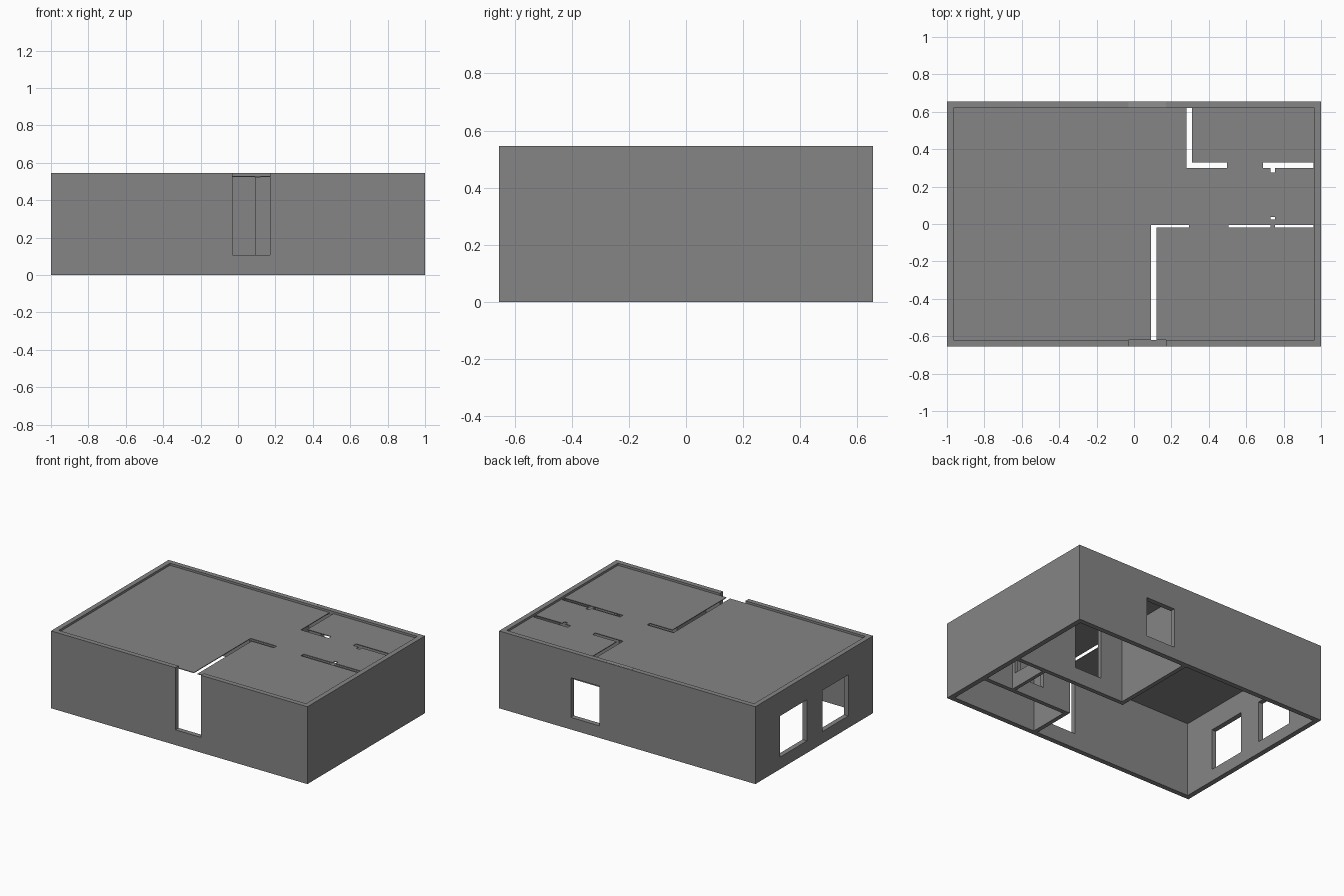
import bpy

cube = bpy.data.objects.get("Cube")
if cube:
    bpy.data.objects.remove(cube, do_unlink=True)


def make_material(name, value):
    mat = bpy.data.materials.new(name)
    mat.use_nodes = True
    color = (value, value, value, 1)
    mat.diffuse_color = color
    mat.node_tree.nodes["Principled BSDF"].inputs["Base Color"].default_value = color
    return mat


GREY = make_material("plaster_grey", 0.235)
LIGHT = make_material("threshold_grey", 0.28)

X, Y, H = 1.0, 0.655, 0.545      # outer half sizes and height
T = 0.035                        # outer wall thickness
FLOOR, SLAB = 0.53, 0.005        # slab top and thickness
INNER = FLOOR - SLAB             # height of the partitions
LINTEL = 0.107


def box(name, lo, hi, mat=GREY):
    size = [b - a for a, b in zip(lo, hi)]
    mid = [(a + b) / 2 for a, b in zip(lo, hi)]
    bpy.ops.mesh.primitive_cube_add(size=1, location=mid)
    obj = bpy.context.object
    obj.name = name
    obj.scale = size
    bpy.ops.object.transform_apply(location=False, rotation=False, scale=True)
    obj.data.materials.append(mat)
    return obj


def join(name, parts):
    bpy.ops.object.select_all(action="DESELECT")
    for part in parts:
        part.select_set(True)
    bpy.context.view_layer.objects.active = parts[0]
    if len(parts) > 1:
        bpy.ops.object.join()
    parts[0].name = name
    return parts[0]


def wall(name, axis, start, end, near, far, height, openings=()):
    """Wall along an axis, built around openings (start, end, bottom, top)."""
    parts = []

    def piece(a, b, z0, z1):
        if b - a > 1e-4 and z1 - z0 > 1e-4:
            lo, hi = ((a, near, z0), (b, far, z1)) if axis == "x" else \
                     ((near, a, z0), (far, b, z1))
            parts.append(box(name, lo, hi))

    at = start
    for a, b, z0, z1 in openings:
        piece(at, a, 0, height)
        piece(a, b, 0, z0)
        piece(a, b, z1, height)
        at = b
    piece(at, end, 0, height)
    return join(name, parts)


# Outer walls
wall("front_wall", "x", -X, X, -Y, -Y + T, H, [(-0.03, 0.17, LINTEL, H)])
wall("back_wall", "x", -X, X, Y - T, Y, H, [(0.215, 0.44, 0.085, 0.365)])
wall("right_wall", "y", -Y + T, Y - T, -X, -X + T, H,
     [(-0.38, -0.095, 0.085, 0.375), (0.08, 0.38, 0.085, 0.375)])
wall("left_wall", "y", -Y + T, Y - T, X - T, X, H)

# Partitions
YI, XI = Y - T, X - T
wall("hall_partition", "x", 0.09, XI, -0.005, 0.025, INNER,
     [(0.295, 0.505, LINTEL, INNER)])
wall("bedroom_partition", "y", 0.025, YI, 0.09, 0.12, INNER)
wall("bath_partition", "x", 0.28, XI, -0.33, -0.30, INNER,
     [(0.497, 0.69, LINTEL, INNER)])
wall("entry_partition", "y", -YI, -0.33, 0.28, 0.31, INNER)
wall("closet_partition", "y", -0.30, -0.005, 0.73, 0.755, INNER,
     [(-0.275, -0.033, LINTEL, INNER)])

# Floor slab with slots
floor = box("floor_slab", (-XI, -YI, INNER), (XI, YI, FLOOR))
slots = [
    (0.09, -0.70, 0.12, 0.0), (0.09, -0.02, 0.295, 0.011),
    (0.505, -0.02, 0.96, 0.011), (0.28, 0.315, 0.31, 0.70),
    (0.28, 0.30, 0.497, 0.33), (0.69, 0.30, 0.96, 0.33),
    (0.73, 0.275, 0.755, 0.315), (0.73, 0.0, 0.755, 0.037),
]
for x0, y0, x1, y1 in slots:
    cutter = box("slot_cutter", (x0, y0, INNER - 0.1), (x1, y1, FLOOR + 0.1))
    cutter.hide_render = True
    mod = floor.modifiers.new("slot", "BOOLEAN")
    mod.operation, mod.solver, mod.object = "DIFFERENCE", "EXACT", cutter
    bpy.context.view_layer.objects.active = floor
    bpy.ops.object.modifier_apply(modifier=mod.name)
    bpy.data.objects.remove(cutter, do_unlink=True)

# Threshold plate flush with the wall rim
box("threshold_plate", (-0.03, YI, H - 0.003), (0.17, Y - 0.004, H + 0.001), LIGHT)
